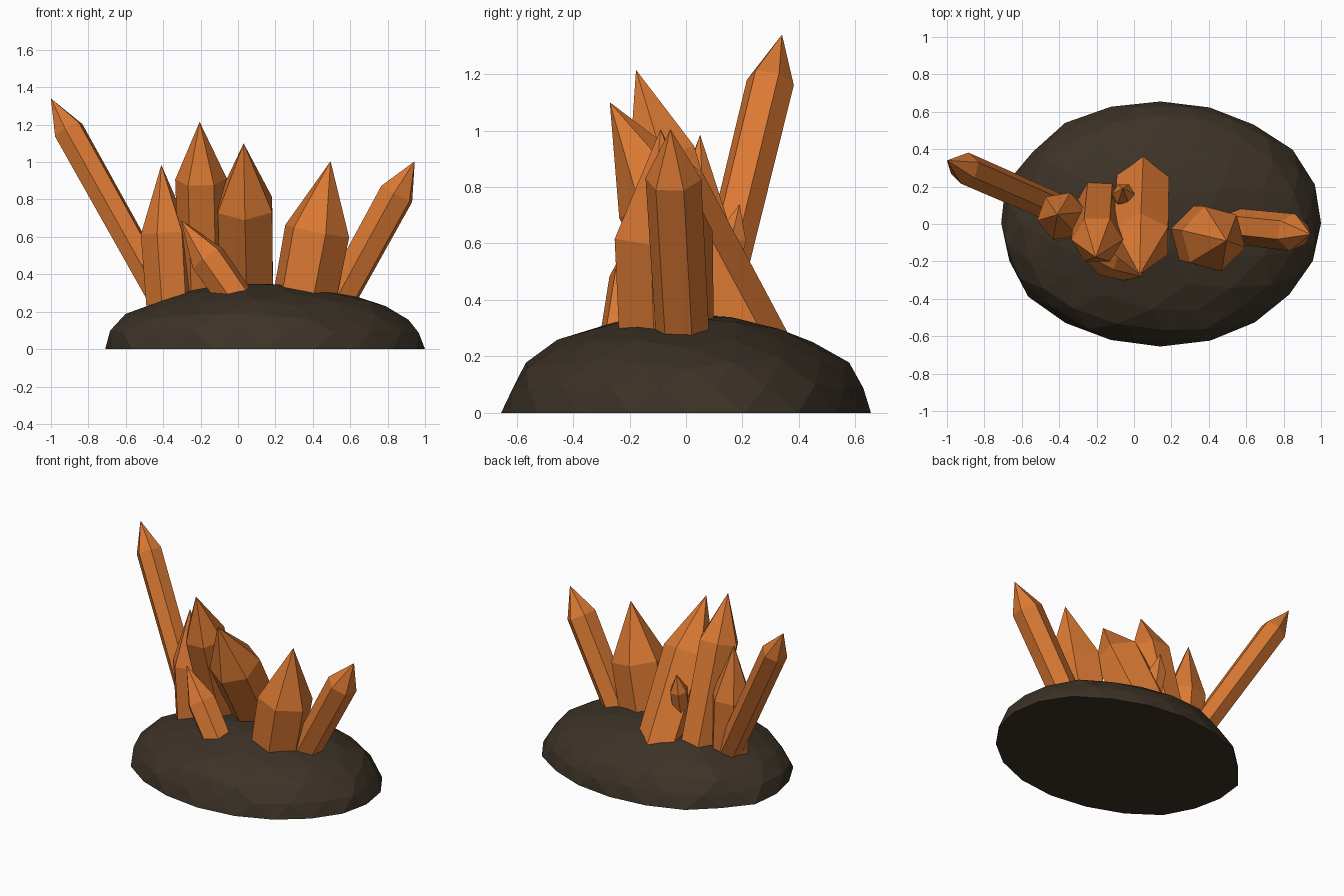
import bpy, bmesh, math, random
from mathutils import Vector

if "Cube" in bpy.data.objects:
    bpy.data.objects.remove(bpy.data.objects["Cube"])

random.seed(4)


def material(name, color):
    m = bpy.data.materials.new(name)
    m.diffuse_color = (*color, 1)
    m.use_nodes = True
    m.node_tree.nodes["Principled BSDF"].inputs["Base Color"].default_value = m.diffuse_color
    return m


rock_mat = material("dark rock", (0.045, 0.032, 0.020))
crystal_mat = material("orange crystal", (0.70, 0.19, 0.033))


def finish(bm, name, mat):
    bmesh.ops.recalc_face_normals(bm, faces=bm.faces)
    me = bpy.data.meshes.new(name)
    bm.to_mesh(me)
    bm.free()
    me.materials.append(mat)
    ob = bpy.data.objects.new(name, me)
    bpy.context.collection.objects.link(ob)
    return ob


# Rock base: lumpy half ellipsoid with a flat underside
bm = bmesh.new()
bmesh.ops.create_icosphere(bm, subdivisions=3, radius=1)
for v in bm.verts:
    v.co *= 1 + random.uniform(-0.018, 0.018)
bmesh.ops.bisect_plane(bm, geom=bm.verts[:] + bm.edges[:] + bm.faces[:],
                       plane_co=(0, 0, 0), plane_no=(0, 0, 1), clear_inner=True)
rim = [e for e in bm.edges if e.is_boundary]
bmesh.ops.holes_fill(bm, edges=rim, sides=0)
lo = [min(v.co[i] for v in bm.verts) for i in range(2)]
hi = [max(v.co[i] for v in bm.verts) for i in range(2)]
for v in bm.verts:
    x = (v.co.x - lo[0]) / (hi[0] - lo[0])
    y = (v.co.y - lo[1]) / (hi[1] - lo[1])
    v.co = (-0.71 + 1.71 * x, -0.655 + 1.31 * y, v.co.z * 0.352)
finish(bm, "rock_base", rock_mat)


# Crystal: hexagonal shaft from a buried foot, ending in a six-sided point
def crystal(name, foot, tip, shoulder, radius, phase, foot_scale=0.95):
    foot, tip = Vector(foot), Vector(tip)
    axis = (tip - foot).normalized()
    u = Vector((1, 0, 0))
    u = (u - axis * u.dot(axis)).normalized()
    w = axis.cross(u)
    neck = foot.lerp(tip, (shoulder - foot.z) / (tip.z - foot.z))
    bm = bmesh.new()
    rings = []
    for c, r in ((foot, radius * foot_scale), (neck, radius)):
        ring = []
        for k in range(6):
            a = math.radians(phase + 60 * k)
            ring.append(bm.verts.new(c + (u * math.cos(a) + w * math.sin(a)) * r))
        rings.append(ring)
    top = bm.verts.new(tip)
    low, high = rings
    bm.faces.new(low)
    for k in range(6):
        n = (k + 1) % 6
        bm.faces.new((low[k], low[n], high[n], high[k]))
        bm.faces.new((high[k], high[n], top))
    finish(bm, name, crystal_mat)


# name, foot, tip, shoulder height, radius, roll
crystal("long_left_crystal", (-0.335, 0.05, 0.15), (-1.0, 0.34, 1.34), 1.17, 0.086, 15)
crystal("left_crystal", (-0.355, 0.03, 0.12), (-0.41, 0.05, 0.985), 0.62, 0.135, 10)
crystal("tall_middle_crystal", (-0.18, 0.14, 0.16), (-0.205, -0.177, 1.215), 0.91, 0.138, 0)
crystal("leaning_middle_crystal", (0.05, 0.24, 0.17), (0.03, -0.27, 1.10), 0.77, 0.168, 30)
crystal("small_front_crystal", (0.06, -0.23, 0.17), (-0.305, -0.14, 0.69), 0.485, 0.10, 10)
crystal("right_crystal", (0.33, -0.065, 0.14), (0.495, -0.09, 1.005), 0.63, 0.18, -15)
crystal("outer_right_crystal", (0.475, -0.005, 0.15), (0.945, -0.055, 1.005), 0.83, 0.10, 20)
crystal("tiny_back_crystal", (-0.05, 0.10, 0.36), (-0.06, 0.19, 0.74), 0.62, 0.06, 0)
